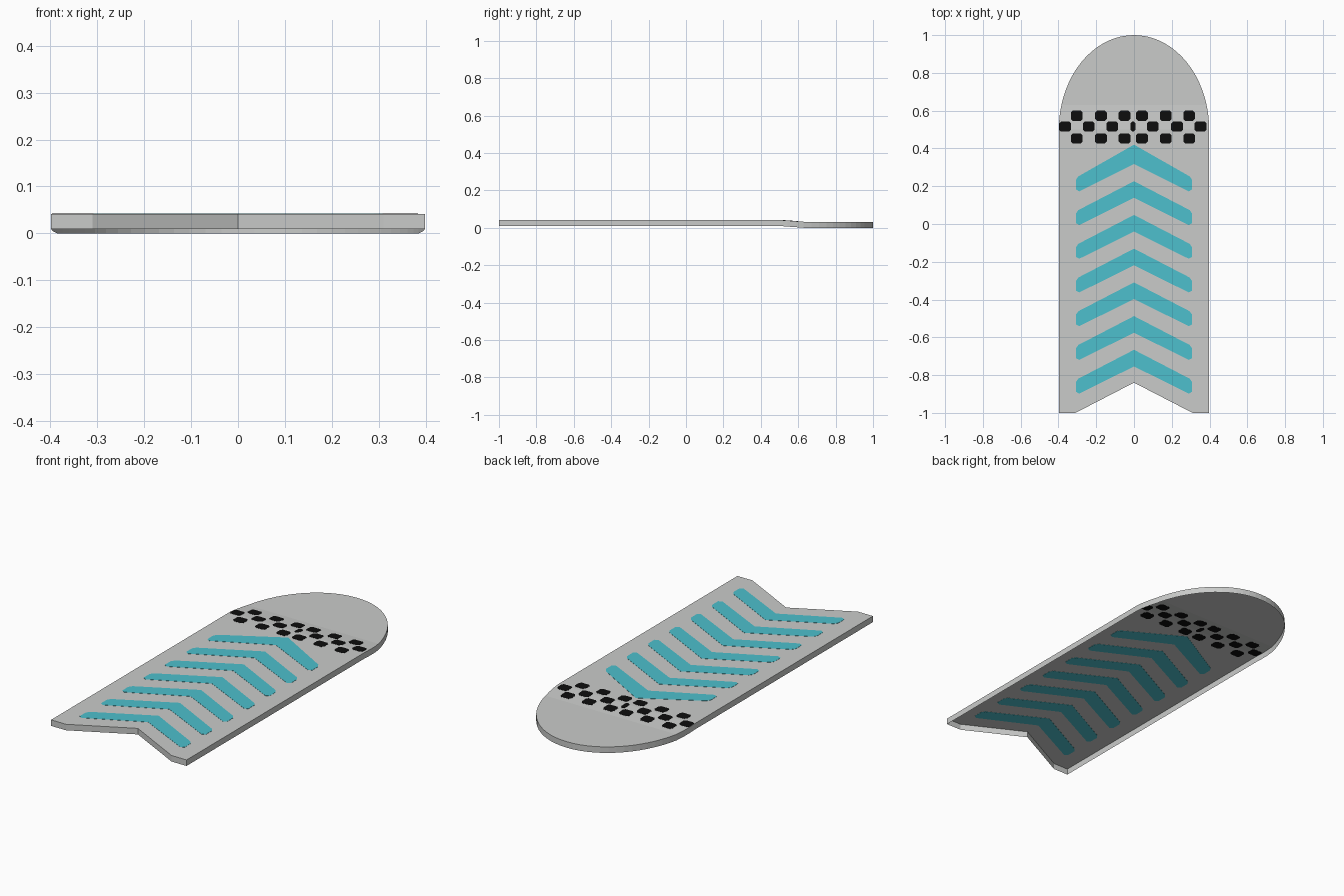
import bpy, bmesh, math

if "Cube" in bpy.data.objects:
    bpy.data.objects.remove(bpy.data.objects["Cube"])

TOP, DEPTH = 0.0415, 0.032


def material(name, rgb):
    m = bpy.data.materials.new(name)
    m.diffuse_color = (*rgb, 1)
    m.use_nodes = True
    m.node_tree.nodes["Principled BSDF"].inputs["Base Color"].default_value = m.diffuse_color
    return m


grey = material("light grey", (0.59, 0.60, 0.59))
cyan = material("cyan", (0.075, 0.53, 0.61))
black = material("black", (0.004, 0.004, 0.004))


def surface_z(y):
    # deck is level, then dips slightly at the rounded end
    return TOP - 0.0096 * min(max((y - 0.5) / 0.13, 0), 1)


def finish(bm, name, mat):
    me = bpy.data.meshes.new(name)
    bm.to_mesh(me)
    bm.free()
    me.materials.append(mat)
    ob = bpy.data.objects.new(name, me)
    bpy.context.collection.objects.link(ob)
    return ob


# Deck: open-bottomed shell with a notched tail and an elliptical end
bm = bmesh.new()
vert = lambda x, y: bm.verts.new((x, y, surface_z(y)))
left, right = vert(-0.398, 0.5), vert(0.398, 0.5)
tail = [vert(x, y) for x, y in
        [(-0.398, -1), (-0.31, -1), (0, -0.84), (0.31, -1), (0.398, -1)]]
bm.faces.new(tail + [right, left])
for i in range(1, 18):
    a = math.radians(5 * i)
    x, y = 0.398 * math.cos(a), 0.5 + 0.5 * math.sin(a)
    l, r = vert(-x, y), vert(x, y)
    bm.faces.new([left, right, r, l])
    left, right = l, r
bm.faces.new([left, right, vert(0, 1)])
# Skirt: rim extruded straight down
rim = [e for e in bm.edges if e.is_boundary]
ext = bmesh.ops.extrude_edge_only(bm, edges=rim)["geom"]
bmesh.ops.translate(bm, vec=(0, 0, -DEPTH),
                    verts=[g for g in ext if isinstance(g, bmesh.types.BMVert)])
bmesh.ops.recalc_face_normals(bm, faces=bm.faces)
top = max(bm.faces, key=lambda f: f.calc_area())
if top.normal.z < 0:
    bmesh.ops.reverse_faces(bm, faces=bm.faces)
finish(bm, "deck", grey)


def add_plate(bm, pts):
    # thin plate through the deck, visible above and below
    layers = [[bm.verts.new((x, y, surface_z(y) + h)) for x, y in pts]
              for h in (0.001, -0.001)]
    bm.faces.new(layers[0])
    bm.faces.new(layers[1][::-1])
    for i in range(len(pts)):
        j = (i + 1) % len(pts)
        bm.faces.new([layers[0][i], layers[1][i], layers[1][j], layers[0][j]])


# Chevron arrows, the foremost slightly taller
bm = bmesh.new()
half = [(0.295, -0.153), (0.308, -0.172), (0.308, -0.222), (0.29, -0.232)]
for i in range(7):
    y0 = 0.405 - 0.1785 * i
    tip = 0.015 if i == 0 else 0
    for s in (1, -1):
        pts = [(0, y0 + tip)] + [(s * x, y0 + y) for x, y in half] + [(0, y0 - 0.088)]
        add_plate(bm, pts[::-1] if s == 1 else pts)
finish(bm, "chevrons", cyan)

# Checkered band of clipped squares
bm = bmesh.new()
outer = [-0.303, -0.175, -0.05, 0.042, 0.168, 0.292]
middle = [-0.365, -0.24, -0.115, -0.005, 0.1, 0.228, 0.352]
for row_y, xs in [(0.573, outer), (0.516, middle), (0.453, outer)]:
    for cx in xs:
        w, h, c = (0.013 if cx == -0.005 else 0.031), 0.027, 0.01
        add_plate(bm, [(cx + x, row_y + y) for x, y in
                       [(w - c, -h), (w, c - h), (w, h - c), (w - c, h),
                        (c - w, h), (-w, h - c), (-w, c - h), (c - w, -h)]])
finish(bm, "checker_band", black)
